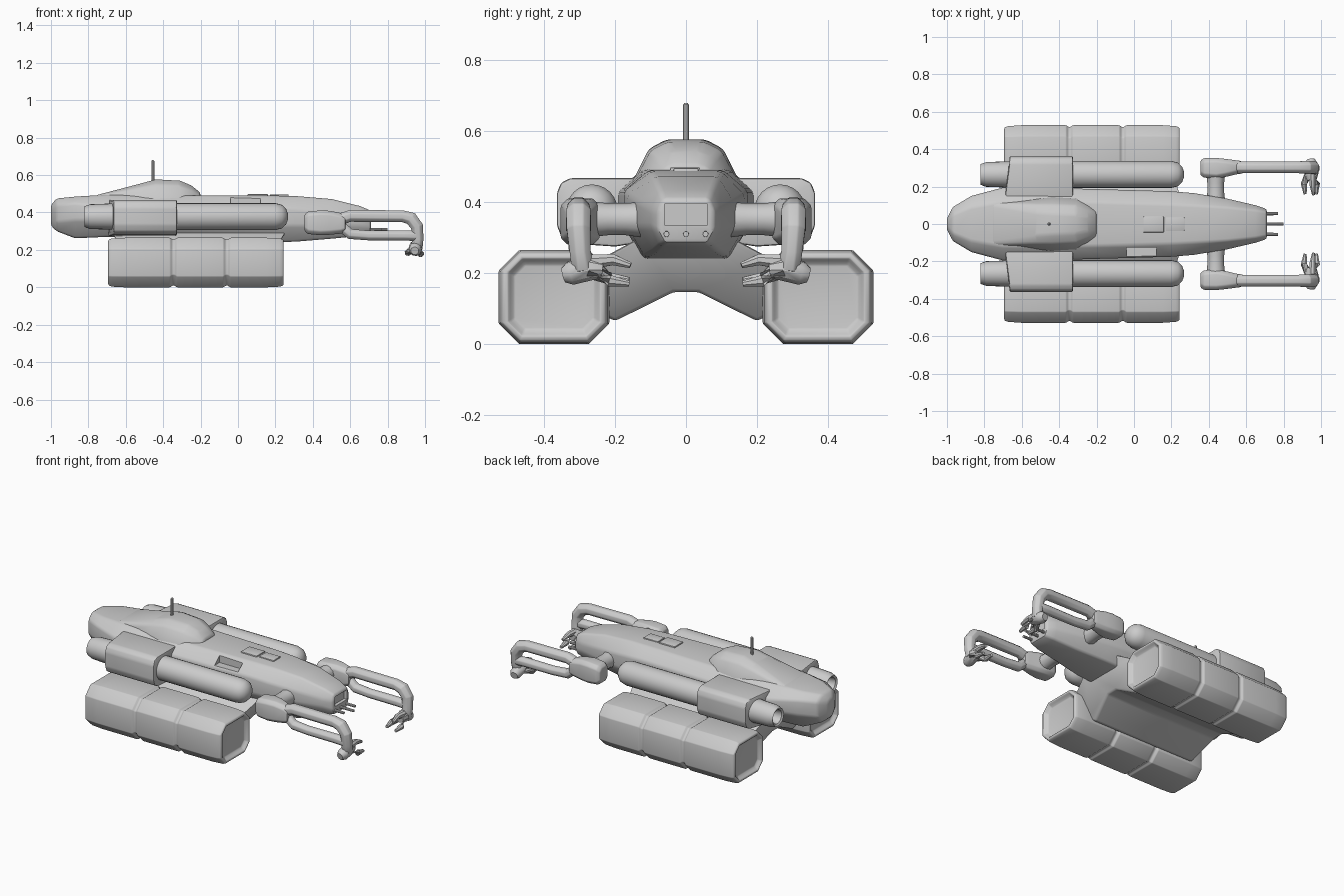
import bpy, bmesh
from math import cos, sin, pi
from mathutils import Vector

if "Cube" in bpy.data.objects:
    bpy.data.objects.remove(bpy.data.objects["Cube"])


def finish(ob, bevel=0.0, mirror=False, cutter=None, angle=0.6):
    """Add modifiers, bake them and shade the part."""
    if bevel:
        m = ob.modifiers.new("bevel", 'BEVEL')
        m.width, m.segments, m.limit_method = bevel, 2, 'ANGLE'
        m.angle_limit = 0.35
    if cutter:
        m = ob.modifiers.new("cut", 'BOOLEAN')
        m.object, m.operation, m.solver = cutter, 'DIFFERENCE', 'EXACT'
    if mirror:
        m = ob.modifiers.new("mirror", 'MIRROR')
        m.use_axis = (False, True, False)
        m.use_mirror_merge = False
    dg = bpy.context.evaluated_depsgraph_get()
    me = bpy.data.meshes.new_from_object(ob.evaluated_get(dg))
    ob.modifiers.clear()
    ob.data = me
    bpy.ops.object.select_all(action='DESELECT')
    ob.select_set(True)
    bpy.context.view_layer.objects.active = ob
    bpy.ops.object.shade_smooth_by_angle(angle=angle)
    return ob


def loft(name, rings):
    """Skin a list of equal-length rings of points and cap both ends."""
    bm = bmesh.new()
    vs = [[bm.verts.new(p) for p in r] for r in rings]
    n = len(rings[0])
    for a, b in zip(vs, vs[1:]):
        for i in range(n):
            bm.faces.new((a[i], a[(i + 1) % n], b[(i + 1) % n], b[i]))
    bm.faces.new(vs[0])
    bm.faces.new(vs[-1])
    bmesh.ops.recalc_face_normals(bm, faces=bm.faces)
    me = bpy.data.meshes.new(name)
    bm.to_mesh(me)
    bm.free()
    ob = bpy.data.objects.new(name, me)
    bpy.context.collection.objects.link(ob)
    return ob


def both(x, half):
    """Full ring at x from the +y half of a section, listed top to bottom."""
    return [(x, y, z) for y, z in half] + [(x, -y, z) for y, z in reversed(half)]


def octagon(x, y, z, hy, hz, c):
    pts = [(hy, hz - c), (hy - c, hz), (c - hy, hz), (-hy, hz - c),
           (-hy, c - hz), (c - hy, -hz), (hy - c, -hz), (hy, c - hz)]
    return [(x, y + a, z + b) for a, b in pts]


def tube(name, path, n=10):
    """Tube along (x, y, z, radius) points."""
    pts = [Vector(p[:3]) for p in path]
    rings = []
    for i, p in enumerate(pts):
        t = (pts[min(i + 1, len(pts) - 1)] - pts[max(i - 1, 0)]).normalized()
        side = t.orthogonal() if abs(t.y) > 0.9 else t.cross(Vector((0, 1, 0)))
        side.normalize()
        up = t.cross(side)
        rings.append([p + path[i][3] * (side * cos((k + .5) * 2 * pi / n) + up * sin((k + .5) * 2 * pi / n))
                      for k in range(n)])
    return loft(name, rings)


def box(name, x0, x1, y0, y1, z0, z1):
    return loft(name, [[(x, y0, z0), (x, y1, z0), (x, y1, z1), (x, y0, z1)] for x in (x0, x1)])


# Main hull: x, top half-width and z, side half-width with upper and lower z, bottom half-width and z
stations = [
    (-1.0, .015, .44, .03, .42, .36, .015, .33),
    (-.97, .05, .475, .09, .44, .35, .05, .30),
    (-.87, .09, .485, .15, .45, .36, .09, .262),
    (-.70, .12, .495, .195, .43, .36, .12, .27),
    (-.33, .12, .492, .19, .43, .35, .13, .265),
    (.20, .105, .49, .175, .43, .33, .12, .24),
    (.32, .10, .487, .165, .42, .33, .115, .245),
    (.50, .09, .472, .135, .40, .33, .09, .26),
    (.65, .075, .435, .10, .38, .33, .075, .275),
    (.71, .065, .41, .08, .375, .32, .06, .285)]
hull = loft("hull", [both(x, [(a, b), (c, d), (c, e), (f, g)])
                     for x, a, b, c, d, e, f, g in stations])
# Recesses: nose window and side slot
window = box("window_cutter", .69, .8, -.06, .06, .335, .395)
slot = box("slot_cutter", -.04, .12, -.25, -.125, .435, .52)
for c in (window, slot):
    c.hide_render = True
finish(hull, .012, cutter=window)
finish(hull, cutter=slot)
for c in (window, slot):
    bpy.data.objects.remove(c)

# Raised cabin on the back: x, base half-width, shoulder half-width and z, roof half-width and z
cabin = [(-.76, .12, .115, .487, .09, .492),
         (-.52, .15, .105, .535, .06, .555),
         (-.44, .155, .105, .55, .055, .577),
         (-.31, .15, .10, .545, .05, .57),
         (-.25, .125, .08, .525, .04, .545),
         (-.20, .09, .06, .495, .03, .505)]
finish(loft("cabin", [both(x, [(e, f), (c, d), (b, .45)]) for x, b, c, d, e, f in cabin]), .012)
finish(tube("antenna", [(-.455, 0, .56, .009), (-.455, 0, .675, .008), (-.455, 0, .68, .004)]))
finish(box("top_hatch", .05, .16, -.045, .04, .47, .498), .004)
finish(box("front_hatch", .17, .27, -.035, .035, .47, .496), .004)

# Nose probes
for y, end in ((-.055, .77), (0, .80), (.055, .77)):
    finish(tube("nose_probe", [(.66, y, .31, .009), (end, y, .31, .008)]))

# Inverted V pylon carrying the containers
pylon = [(.13, .30), (.25, .235), (.25, .09), (.20, .065), (.035, .147)]
rear, front = both(-.60, pylon), both(.12, pylon)
rear = [(x - (z - .07) * .3, y, z) for x, y, z in rear]
front = [(x + (z - .07) * .6, y, z) for x, y, z in front]
finish(loft("container_pylon", [rear, front]), .01)

# Cargo containers: three segments with grooves and dished ends
ends = [(.022, .112, .09, .03), (.012, .122, .102, .035), (0, .130, .110, .04),
        (.004, .145, .123, .05), (.022, .151, .129, .055), (.09, .156, .1325, .058)]
rows = [(-.695 + d, a, b, c) for d, a, b, c in ends]
for g in (-.345, -.06):
    rows += [(g + d, .156 - s, .1325 - s, .058) for d, s in ((-.018, 0), (-.006, .009), (.006, .009), (.018, 0))]
rows += [(.245 - d, a, b, c) for d, a, b, c in reversed(ends)]
finish(loft("cargo_container", [octagon(x, .372, .1325, a, b, c) for x, a, b, c in rows]), .004, True)

# Side tanks with hollow rear nozzle and domed front
tank = [(-.76, .001), (-.76, .035), (-.815, .043), (-.822, .055), (-.79, .066), (-.68, .07),
        (-.3, .072), (.20, .072), (.235, .063), (.257, .042), (.266, .018), (.268, .001)]
finish(loft("side_tank", [[(x, .265 + r * cos(k * pi / 12), .378 + r * sin(k * pi / 12))
                           for k in range(24)] for x, r in tank]), 0, True)

# Sleeves joining the tanks to the hull
sleeve = [(.10, .468), (.325, .468), (.352, .455), (.364, .425), (.364, .335), (.35, .30), (.32, .283),
          (.20, .275), (.10, .29)]
finish(loft("tank_sleeve", [[(x if y > .21 or x > -.5 else x - .03, y, z) for y, z in sleeve]
                            for x in (-.665, -.327)]), .008, True)

# Manipulator arms
finish(tube("shoulder_axle", [(.437, .08, .35, .055), (.437, .17, .352, .045), (.437, .22, .352, .045),
                              (.437, .28, .352, .052)], 12), 0, True)
finish(loft("shoulder_block", [octagon(x, y, z, a, b, .02) for x, y, z, a, b in (
    (.356, .30, .345, .040, .045), (.375, .30, .345, .052, .060), (.44, .298, .345, .055, .066),
    (.49, .30, .345, .048, .064), (.55, .303, .342, .037, .055), (.575, .303, .34, .034, .045))]), .006, True)
finish(tube("upper_forearm", [(.52, .303, .355, .035), (.60, .303, .382, .034), (.88, .303, .38, .034),
                              (.925, .303, .368, .038), (.957, .303, .325, .036), (.962, .298, .26, .032),
                              (.955, .29, .21, .034)], 8), .004, True)
finish(tube("lower_forearm", [(.54, .303, .335, .03), (.60, .303, .285, .03), (.70, .303, .277, .028),
                              (.89, .303, .277, .029), (.955, .303, .275, .03)], 8), .004, True)

# Claws
finish(tube("palm", [(.945, .345, .195, .022), (.948, .325, .2, .034), (.95, .27, .215, .036),
                     (.95, .235, .212, .026)]), 0, True)
for tip in ([(.955, .27, .232, .022), (.955, .205, .238, .017), (.96, .156, .222, .009)],
            [(.965, .27, .205, .022), (.977, .215, .178, .018), (.975, .16, .17, .009)],
            [(.935, .27, .205, .022), (.908, .215, .185, .018), (.915, .16, .18, .009)]):
    finish(tube("claw_finger", tip, 8), 0, True)
